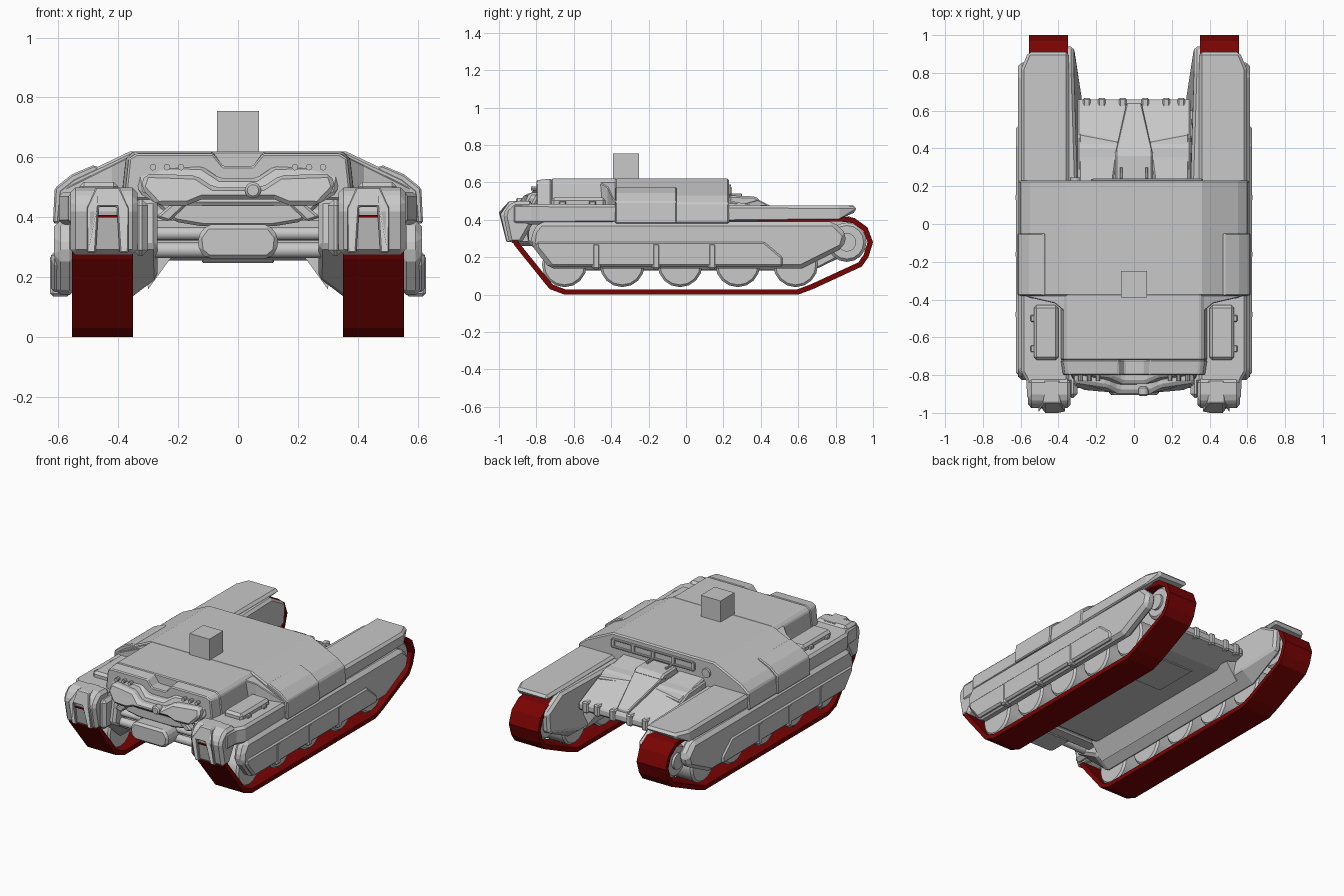
import bpy
import bmesh
import math
from mathutils import Vector

default_cube = bpy.data.objects.get("Cube")
if default_cube:
    bpy.data.objects.remove(default_cube, do_unlink=True)


def make_material(name, colour):
    material = bpy.data.materials.new(name)
    material.use_nodes = True
    material.diffuse_color = colour
    material.node_tree.nodes["Principled BSDF"].inputs["Base Color"].default_value = colour
    return material


armour = make_material("armour grey", (0.58, 0.58, 0.58, 1))
rubber = make_material("track red", (0.19, 0.001, 0.001, 1))

# How profile coordinates and depth map to space for each extrusion axis
PLACE = {
    "x": lambda a, b, depth: Vector((depth, a, b)),
    "y": lambda a, b, depth: Vector((a, depth, b)),
    "z": lambda a, b, depth: Vector((a, b, depth)),
}


def finish(name, bm, material, bevel=0, mirror=False, smooth=False):
    """Turn a bmesh into an object with optional bevel and left/right mirroring."""
    bmesh.ops.recalc_face_normals(bm, faces=bm.faces)
    mesh = bpy.data.meshes.new(name)
    bm.to_mesh(mesh)
    bm.free()
    mesh.materials.append(material)
    obj = bpy.data.objects.new(name, mesh)
    bpy.context.collection.objects.link(obj)
    if bevel:
        modifier = obj.modifiers.new("edge_bevel", "BEVEL")
        modifier.width = bevel
        modifier.segments = 1
        modifier.limit_method = "ANGLE"
    if mirror:
        modifier = obj.modifiers.new("left_right", "MIRROR")
        modifier.use_mirror_merge = False
    if smooth:
        bpy.ops.object.select_all(action="DESELECT")
        obj.select_set(True)
        bpy.context.view_layer.objects.active = obj
        bpy.ops.object.shade_smooth_by_angle(angle=math.radians(35))
    return obj


def prism(name, axis, profile, low, high, material=armour, bevel=0.008, mirror=False, edit=None):
    """Extrude a closed profile along an axis; edit may move single vertices."""
    bm = bmesh.new()
    rings = [[bm.verts.new(PLACE[axis](a, b, depth)) for a, b in profile] for depth in (low, high)]
    bm.faces.new(rings[0])
    bm.faces.new(rings[1])
    count = len(profile)
    for i in range(count):
        j = (i + 1) % count
        bm.faces.new((rings[0][i], rings[0][j], rings[1][j], rings[1][i]))
    if edit:
        for vert in bm.verts:
            edit(vert.co)
    return finish(name, bm, material, bevel, mirror)


def box(name, xs, ys, zs, **options):
    corners = [(xs[0], ys[0]), (xs[1], ys[0]), (xs[1], ys[1]), (xs[0], ys[1])]
    return prism(name, "z", corners, zs[0], zs[1], **options)


def rod(name, axis, centre, radius, length, sides=16, mirror=False, bevel=0):
    bm = bmesh.new()
    bmesh.ops.create_cone(bm, cap_ends=True, segments=sides, radius1=radius, radius2=radius, depth=length)
    turn = Vector((0, 0, 1)).rotation_difference(PLACE[axis](0, 0, 1)).to_matrix()
    bmesh.ops.transform(bm, matrix=turn.to_4x4(), verts=bm.verts)
    bmesh.ops.translate(bm, vec=centre, verts=bm.verts)
    return finish(name, bm, armour, bevel, mirror, smooth=True)


def symmetric(half):
    """Complete a profile drawn on the left half only."""
    return half + [(-a, b) for a, b in reversed(half)]


# Tracks: a closed belt thickened inwards
belt = [(-.65, 0), (.6, 0), (.68, .03), (.94, .15), (.975, .2), (1, .28), (.97, .36),
        (.9, .41), (.82, .42), (-.88, .42), (-.93, .37), (-.935, .3), (-.915, .26), (-.73, .03)]
bm = bmesh.new()
inner_edge, outer_edge = ([bm.verts.new((x, y, z)) for y, z in belt] for x in (.35, .555))
for i in range(len(belt)):
    j = (i + 1) % len(belt)
    bm.faces.new((inner_edge[i], inner_edge[j], outer_edge[j], outer_edge[i]))
track = finish("tracks", bm, rubber)
shell = track.modifiers.new("belt_thickness", "SOLIDIFY")
shell.thickness = 0.028
shell.use_even_offset = True
track.modifiers.new("left_right", "MIRROR").use_mirror_merge = False

# Road wheels and the rear drive wheel
for i in range(5):
    y = -.65 + i * .309
    rod(f"road_wheel_{i}", "x", (.455, y, .16), .12, .16, mirror=True, bevel=.012)
rod("drive_wheel", "x", (.455, .86, .28), .105, .16, mirror=True, bevel=.015)
rod("drive_hub", "x", (.455, .86, .28), .05, .19, mirror=True)

# Track pods: inner walls with a slanted lower face, tapering at the back
pod = [(-.84, .46), (.8, .46), (.94, .38), (.93, .25), (.68, .12), (-.68, .12), (-.87, .3)]


def shape_pod(co):
    if co.x < .3:
        co.z = max(co.z, .2)
        co.x += .05 if co.y > .75 else 0


prism("inner_pod_wall", "x", pod, .268, .372, bevel=.015, mirror=True, edit=shape_pod)

# Outer skirt with a raised lower panel and clips
skirt = [(-.78, .39), (.79, .39), (.86, .32), (.84, .25), (.62, .14), (-.73, .14), (-.83, .27), (-.82, .34)]
prism("outer_skirt", "x", skirt, .54, .615, bevel=.022, mirror=True)
panel = [(-.8, .285), (.42, .285), (.52, .2), (.52, .15), (-.72, .15), (-.8, .25)]
prism("skirt_panel", "x", panel, .59, .624, bevel=.012, mirror=True)
for y in (-.48, -.16, .14):
    box("skirt_clip", (.56, .627), (y - .022, y + .022), (.135, .275), bevel=.01, mirror=True)

# Fenders above the tracks, with a rear lip that sweeps up
fender = [(.345, -.93), (.565, -.93), (.57, -.83), (.598, -.78), (.598, .82), (.56, .91), (.345, .91)]


def sweep_lip(co):
    if co.y > .8:
        co.z = max(co.z, .4) - .01
    if co.y > .9:
        co.z = max(co.z, .445)


prism("fender", "z", fender, .375, .485, bevel=.03, mirror=True, edit=sweep_lip)

# Front fender noses with arch-shaped guards
nose = [(-.82, .5), (-.92, .5), (-.965, .46), (-.975, .42), (-.945, .275), (-.88, .275), (-.82, .38)]
prism("fender_nose", "x", nose, .335, .56, bevel=.018, mirror=True)
arch = [(.365, .28), (.365, .43), (.395, .5), (.475, .5), (.505, .43), (.505, .28),
        (.475, .28), (.465, .435), (.405, .435), (.395, .28)]


def lean_arch(co):
    co.y += max(0, co.z - .44) * .9 + max(0, .44 - co.z) * .25


prism("nose_arch", "y", arch, -1, -.88, bevel=.005, mirror=True, edit=lean_arch)
box("nose_slot", (.402, .468), (-.98, -.95), (.4, .408), material=rubber, bevel=0, mirror=True)
box("nose_cheek", (.3, .35), (-.92, -.72), (.27, .46), bevel=.02, mirror=True)

# Lower hull between the tracks
hull = [(-.72, .42), (-.72, .32), (-.62, .255), (.5, .255), (.66, .31), (.66, .355), (.62, .375), (.4, .475), (.2, .49), (-.6, .49)]
prism("lower_hull", "x", hull, -.3, .3)
prism("hull_side_fillet", "y", [(.22, .27), (.3, .16), (.32, .3)], -.66, .6, bevel=0, mirror=True)
box("belly_plate", (-.12, .12), (.1, .4), (.248, .26), bevel=.004)

# Engine deck with spine, sloping side plates and lip ribs
spine = [(.2, .51), (.38, .51), (.64, .385), (.64, .35), (.2, .35)]
prism("engine_spine", "x", spine, -.1, .1, bevel=.006,
      edit=lambda co: setattr(co, "x", co.x * (.4 if co.y > .6 else 1)))
prism("engine_cover", "x", [(.23, .53), (.37, .525), (.4, .5), (.23, .45)], -.1, .1, bevel=.01)
side_plate = [(.11, .22), (.29, .22), (.29, .48), (.08, .44)]
prism("engine_side_plate", "z", side_plate, .4, .505, mirror=True,
      edit=lambda co: setattr(co, "z", co.z - (co.y - .22) * .2))
for x in (.06, .17, .25):
    box("lip_rib", (x - .02, x + .02), (.61, .668), (.3, .373), bevel=.008, mirror=True)
box("deck_hook", (.06, .075), (.24, .3), (.52, .54), bevel=.003, mirror=True)

# Broad upper deck
deck = symmetric([(.36, .62), (.55, .53), (.6, .49), (.61, .38)])
prism("upper_deck", "y", deck, -.38, .23, bevel=.008)
flank = [(.46, .56), (.48, .575), (.555, .543), (.612, .497), (.618, .38), (.58, .38), (.58, .48)]
prism("deck_flank_panel", "y", flank, -.378, -.05, bevel=.006, mirror=True)
front_deck = symmetric([(.35, .62), (.375, .597), (.39, .46)])
prism("front_deck", "y", front_deck, -.72, -.37, bevel=.006)
notched = symmetric([(.05, .57), (.085, .62), (.35, .62), (.375, .597), (.39, .46)])


def round_front(co):
    if co.y < -.75:
        co.x *= .97
        co.z = min(co.z, .612)


prism("front_deck_edge", "y", notched, -.8, -.72, bevel=.006, edit=round_front)
shoulder = [(.36, -.47), (.36, -.37), (.6, -.37), (.55, -.39), (.42, -.42)]


def slope_shoulder(co):
    if co.z > .45:
        co.z -= (co.x - .36) * .5


prism("deck_shoulder", "z", shoulder, .4, .605, mirror=True, bevel=.004, edit=slope_shoulder)
box("top_block", (-.07, .07), (-.39, -.25), (.6, .755), bevel=0)

# Rear face of the deck: vent frame, bars and a round port
box("vent_top_rail", (-.22, .36), (.22, .24), (.578, .59), bevel=.003)
box("vent_bottom_rail", (-.22, .36), (.22, .24), (.53, .542), bevel=.003)
for i in range(5):
    x = -.215 + i * .142
    box("vent_bar", (x - .012, x + .012), (.22, .239), (.535, .585), bevel=.003)
rod("rear_port", "y", (-.31, .23, .545), .028, .03)

# Storage bins on the front fenders
box("storage_bin", (.4, .53), (-.72, -.43), (.46, .518), bevel=.015, mirror=True)
for y in (-.66, -.5):
    box("bin_latch", (.525, .547), (y - .018, y + .018), (.47, .5), bevel=.004, mirror=True)


# Front face: stacked angular plates that lean back towards the top
def lean_face(co):
    co.y += max(0, co.z - .5) * .7 + max(0, abs(co.x) - .25) * .4


brow = symmetric([(.06, .53), (.12, .57), (.3, .575), (.34, .55), (.33, .48), (.26, .44), (.12, .44)])
prism("brow_plate", "y", brow, -.86, -.7, bevel=.012, edit=lean_face)
mask = symmetric([(.08, .5), (.14, .54), (.31, .545), (.325, .5), (.27, .44), (.17, .44), (.12, .46)])
prism("face_plate", "y", mask, -.89, -.75, bevel=.014, edit=lean_face)
chin = symmetric([(.1, .46), (.29, .46), (.21, .385), (.12, .37)])
prism("chin_plate", "y", chin, -.83, -.68, bevel=.01)
lamp = [(.15, .46), (.2, .465), (.275, .4), (.23, .385)]
prism("lamp_frame", "y", lamp, -.86, -.74, bevel=.008, mirror=True)
for i in range(3):
    rod("brow_bolt", "y", (.19 + i * .047, -.81, .567), .011, .04, sides=8, mirror=True)
rod("face_sensor", "y", (.05, -.885, .49), .027, .05, bevel=.008)

# Front bumper, cross tubes and lower beam
bumper = symmetric([(.105, .375), (.135, .335), (.13, .285), (.1, .26)])
prism("front_bumper", "y", bumper, -.905, -.72, bevel=.014)
rod("cross_tube_upper", "x", (0, -.78, .345), .022, .64)
rod("cross_tube_lower", "x", (0, -.79, .29), .026, .64)
box("cross_beam", (-.31, .31), (-.75, -.66), (.265, .4), bevel=.01)
